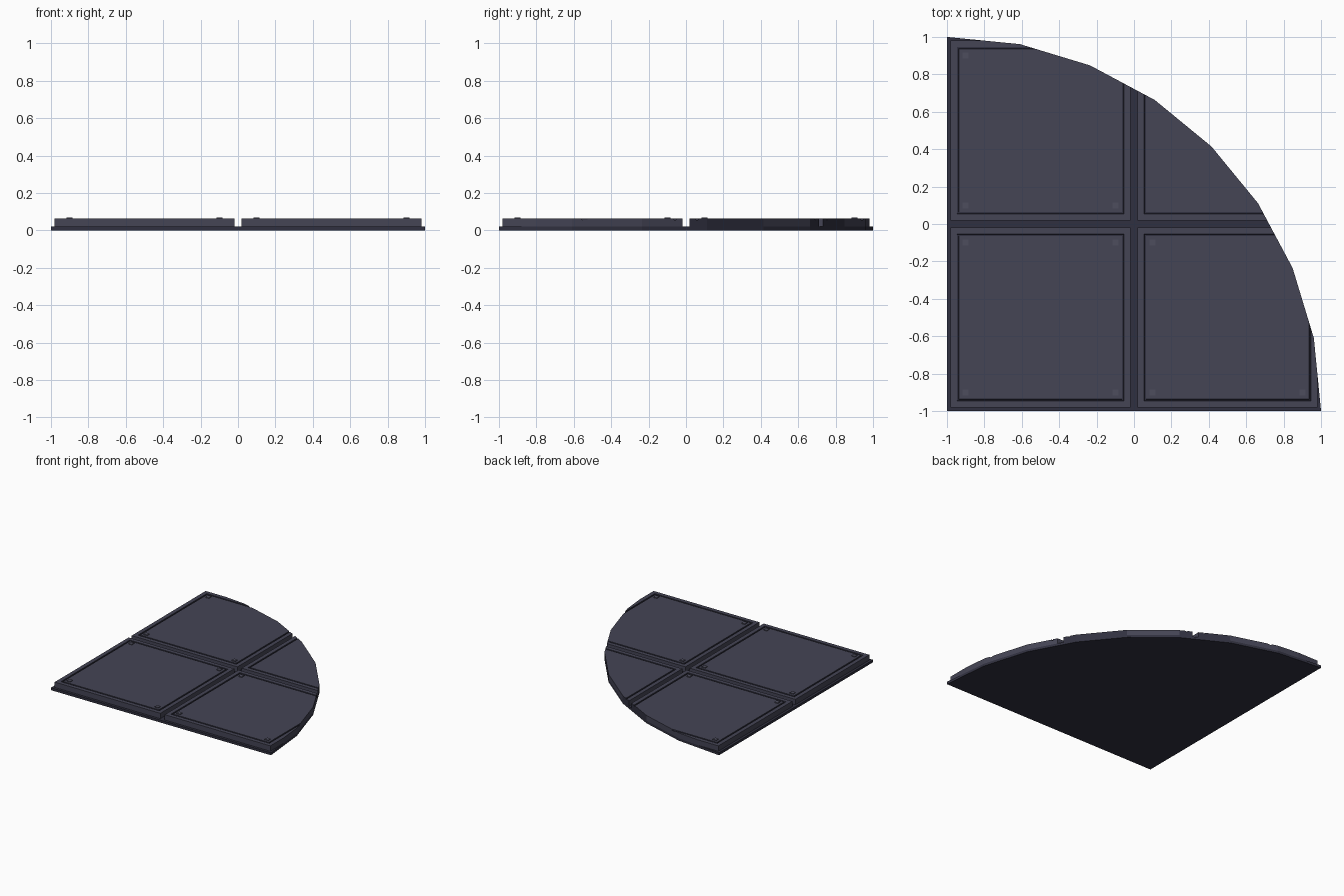
import bpy, bmesh, math
from mathutils import Vector, Matrix

if "Cube" in bpy.data.objects:
    bpy.data.objects.remove(bpy.data.objects["Cube"])

R, SEG = 2.0, 8
BASE_H, TILE_H, STUD_H = 0.02, 0.064, 0.07
ARC = [Vector((-1 + R * math.cos(math.pi / 2 * i / SEG),
               -1 + R * math.sin(math.pi / 2 * i / SEG), 0)) for i in range(SEG + 1)]


def material(name, rgb):
    m = bpy.data.materials.new(name)
    m.diffuse_color = (*rgb, 1)
    m.use_nodes = True
    m.node_tree.nodes["Principled BSDF"].inputs["Base Color"].default_value = m.diffuse_color
    return m


PLATE = material("panel_slate", (0.058, 0.058, 0.09))
DARK = material("seam_dark", (0.03, 0.03, 0.05))
STUD = material("stud_slate", (0.075, 0.075, 0.11))


def finish(bm, name, *mats):
    bmesh.ops.recalc_face_normals(bm, faces=bm.faces)
    me = bpy.data.meshes.new(name)
    bm.to_mesh(me)
    bm.free()
    for m in mats:
        me.materials.append(m)
    ob = bpy.data.objects.new(name, me)
    bpy.context.collection.objects.link(ob)


def box(bm, x, y, size, z0, z1):
    mat = Matrix.Translation((x, y, (z0 + z1) / 2)) @ Matrix.Diagonal((size, size, z1 - z0, 1))
    return bmesh.ops.create_cube(bm, size=1, matrix=mat)


def clip_to_arc(bm):
    # trim with each chord of the faceted quarter circle and cap the cut
    for a, b in zip(ARC, ARC[1:]):
        d = b - a
        res = bmesh.ops.bisect_plane(bm, geom=bm.verts[:] + bm.edges[:] + bm.faces[:],
                                     plane_co=a, plane_no=Vector((d.y, -d.x, 0)).normalized(),
                                     dist=1e-6, clear_outer=True)
        edges = [e for e in res["geom_cut"]
                 if isinstance(e, bmesh.types.BMEdge) and e.is_boundary]
        if edges:
            bmesh.ops.edgenet_fill(bm, edges=edges)


# quarter-round base plate
bm = bmesh.new()
f = bm.faces.new([bm.verts.new(p) for p in [Vector((-1, -1, 0))] + ARC])
ext = bmesh.ops.extrude_face_region(bm, geom=[f], use_keep_orig=True)
bmesh.ops.translate(bm, vec=(0, 0, BASE_H),
                    verts=[v for v in ext["geom"] if isinstance(v, bmesh.types.BMVert)])
finish(bm, "base_plate", DARK)

# four floor panels with an engraved square line
for row, sy in (("front", -1), ("back", 1)):
    for col, sx in (("left", -1), ("right", 1)):
        bm = bmesh.new()
        box(bm, sx * 0.5, sy * 0.5, 0.96, BASE_H, TILE_H)
        bm.normal_update()
        top = max(bm.faces, key=lambda f: f.calc_center_median().z)
        for thick, depth, idx in ((0.033, 0, 0), (0.002, -0.008, 1),
                                  (0.008, 0, 1), (0.002, 0.008, 1)):
            ring = bmesh.ops.inset_region(bm, faces=[top], thickness=thick, depth=depth,
                                          use_even_offset=True)["faces"]
            for f in ring:
                f.material_index = idx
        clip_to_arc(bm)
        finish(bm, f"panel_{row}_{col}", PLATE, DARK)

# corner studs on the three larger panels
bm = bmesh.new()
for sx, sy in ((-1, -1), (1, -1), (-1, 1)):
    for ax in (0.1, 0.9):
        for ay in (0.1, 0.9):
            p = Vector((sx * ax, sy * ay, 0))
            if (p - Vector((-1, -1, 0))).length < R - 0.05:
                box(bm, p.x, p.y, 0.032, TILE_H - 0.004, STUD_H)
finish(bm, "corner_studs", STUD)
